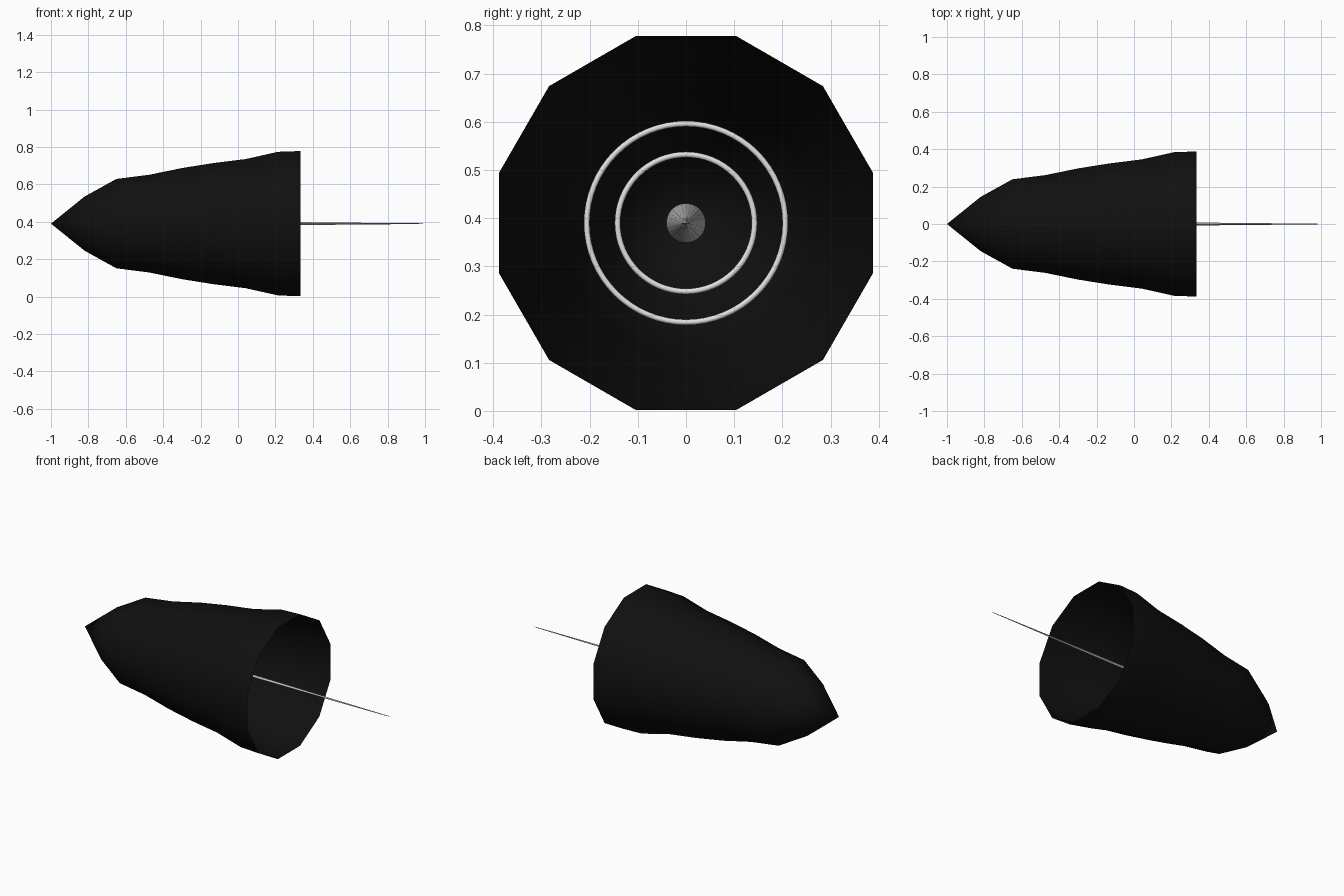
import bpy, bmesh, math

if "Cube" in bpy.data.objects:
    bpy.data.objects.remove(bpy.data.objects["Cube"])

ZC = 0.39  # height of the long axis


def material(name, rgb):
    m = bpy.data.materials.new(name)
    m.diffuse_color = (*rgb, 1)
    m.use_nodes = True
    m.node_tree.nodes["Principled BSDF"].inputs["Base Color"].default_value = m.diffuse_color
    return m


black = material("black shell", (0.005, 0.005, 0.005))
steel = material("grey metal", (0.5, 0.5, 0.5))
pale = material("pale metal", (0.75, 0.75, 0.73))


def lathe(name, profile, sides, offset, mat, angle):
    """Revolve (x, radius) points about the x axis; radius 0 gives a point."""
    bm = bmesh.new()
    rings = []
    for x, r in profile:
        if r == 0:
            rings.append([bm.verts.new((x, 0, ZC))] * sides)
        else:
            rings.append([bm.verts.new((x, r * math.cos(offset + math.tau * i / sides),
                                        ZC + r * math.sin(offset + math.tau * i / sides)))
                          for i in range(sides)])
    for a, b in zip(rings, rings[1:]):
        for i in range(sides):
            j = (i + 1) % sides
            loop = list(dict.fromkeys((a[i], a[j], b[j], b[i])))
            bm.faces.new(loop)
    bmesh.ops.recalc_face_normals(bm, faces=bm.faces)
    me = bpy.data.meshes.new(name)
    bm.to_mesh(me)
    bm.free()
    ob = bpy.data.objects.new(name, me)
    bpy.context.collection.objects.link(ob)
    me.materials.append(mat)
    finish(ob, angle)
    return ob


def finish(ob, angle):
    bpy.ops.object.select_all(action='DESELECT')
    ob.select_set(True)
    bpy.context.view_layer.objects.active = ob
    bpy.ops.object.shade_smooth_by_angle(angle=math.radians(angle))


# Open twelve-sided shell, profile given as flat-side heights
k = 1 / math.cos(math.pi / 12)
shell = [(-1, 0), (-0.82, 0.145), (-0.65, 0.239), (-0.475, 0.261), (-0.30, 0.297),
         (-0.13, 0.324), (0.04, 0.345), (0.215, 0.384), (0.333, 0.388)]
lathe("outer_shell", [(x, r * k) for x, r in shell], 12, math.pi / 12, black, 50)

# Central cone and the long four-sided needle
lathe("needle_base", [(-0.82, 0), (-0.82, 0.041), (-0.2, 0.009)], 24, 0, steel, 40)
lathe("needle", [(-0.25, 0.011), (0.33, 0.008), (0.62, 0.005), (0.97, 0.002), (1, 0)],
      4, 0, steel, 30)

# Two concentric rings deep inside the shell
for name, x, r in (("large_ring", -0.45, 0.206), ("small_ring", -0.65, 0.142)):
    bpy.ops.mesh.primitive_torus_add(major_radius=r, minor_radius=0.006,
                                     major_segments=64, minor_segments=10,
                                     location=(x, 0, ZC), rotation=(0, math.pi / 2, 0))
    ring = bpy.context.object
    ring.name = name
    ring.data.materials.append(pale)
    finish(ring, 60)
